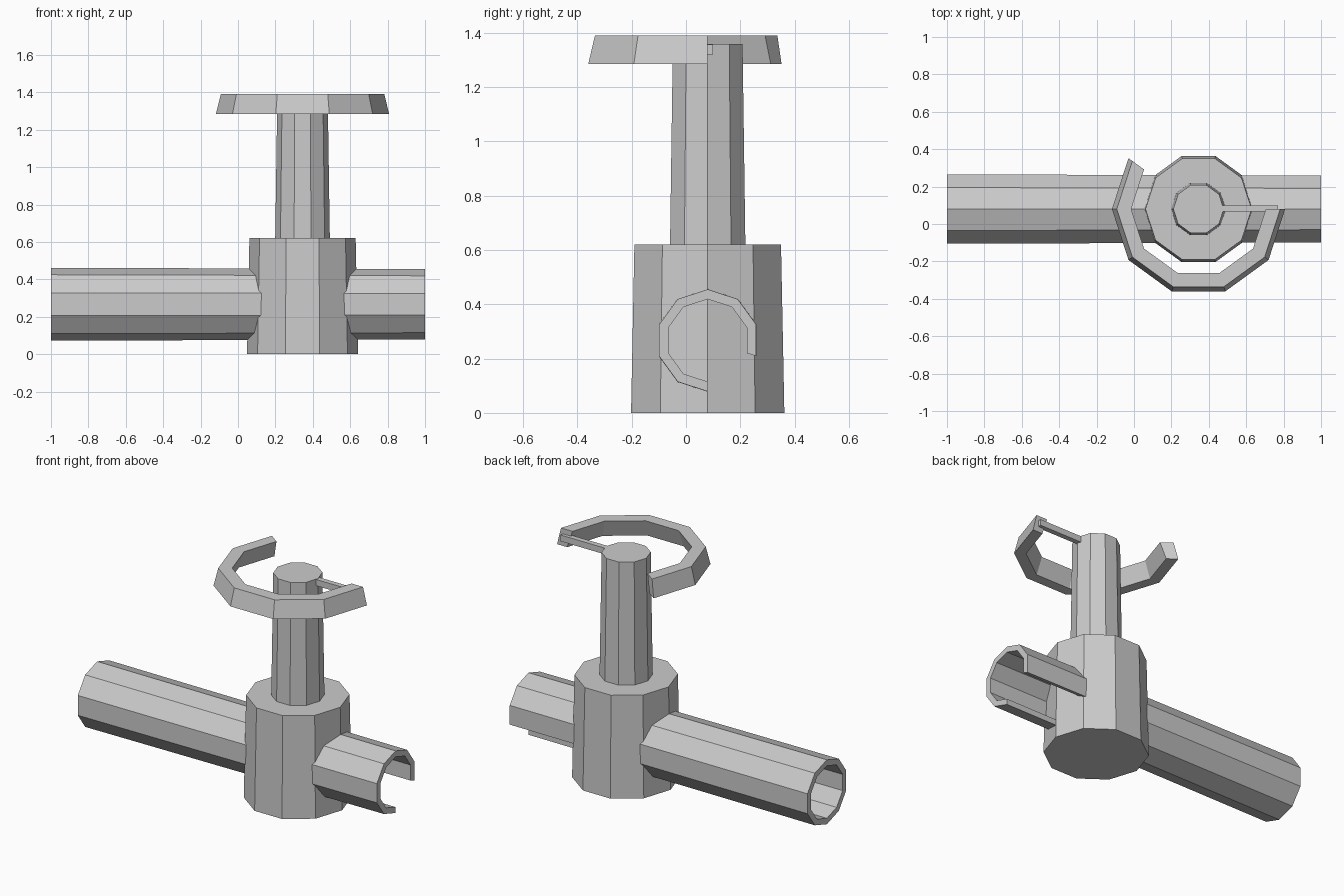
import bpy
import bmesh
import math
from mathutils import Matrix, Vector

SIDES = 10
STEP = math.tau / SIDES
CX, CY = 0.345, 0.08      # shared vertical axis
PIPE_Z = 0.267            # height of the pipe axis

cube = bpy.data.objects.get("Cube")
if cube:
    bpy.data.objects.remove(cube, do_unlink=True)

metal = bpy.data.materials.new("grey metal")
metal.use_nodes = True
GREY = (0.6, 0.6, 0.6, 1)
metal.diffuse_color = GREY
metal.node_tree.nodes["Principled BSDF"].inputs["Base Color"].default_value = GREY


def finish(name, bm, matrix):
    """Turn a bmesh into a named, flat-shaded object."""
    bm.transform(matrix)
    bmesh.ops.recalc_face_normals(bm, faces=bm.faces)
    mesh = bpy.data.meshes.new(name)
    bm.to_mesh(mesh)
    bm.free()
    mesh.materials.append(metal)
    obj = bpy.data.objects.new(name, mesh)
    bpy.context.collection.objects.link(obj)
    return obj


def cylinder(name, z0, z1, r0, r1):
    """Tapered solid on the vertical axis, with a corner on the x axis."""
    bm = bmesh.new()
    bmesh.ops.create_cone(bm, cap_ends=True, segments=SIDES,
                          radius1=r0, radius2=r1, depth=z1 - z0)
    # Turn the first corner onto the x axis
    first = bm.verts[:][0].co
    turn = Matrix.Rotation(-math.atan2(first.y, first.x), 4, 'Z')
    return finish(name, bm, Matrix.Translation((CX, CY, (z0 + z1) / 2)) @ turn)


def sweep(name, profile, start, segments, matrix):
    """Sweep a closed (radius, height) profile round z; partial sweeps get end caps."""
    bm = bmesh.new()
    full = segments == SIDES
    rings = []
    for i in range(segments if full else segments + 1):
        a = start + i * STEP
        rings.append([bm.verts.new((r * math.cos(a), r * math.sin(a), h))
                      for r, h in profile])
    pairs = list(zip(rings, rings[1:]))
    if full:
        pairs.append((rings[-1], rings[0]))
    else:
        bm.faces.new(rings[0])
        bm.faces.new(rings[-1])
    n = len(profile)
    for a, b in pairs:
        for j in range(n):
            k = (j + 1) % n
            bm.faces.new((a[j], a[k], b[k], b[j]))
    return finish(name, bm, matrix)


def pipe_profile(x0, x1):
    """Wall section of the slightly tapering pipe."""
    outer = lambda x: 0.1915 - 0.0035 * x
    wall = 0.036
    return [(outer(x0), x0), (outer(x1), x1),
            (outer(x1) - wall, x1), (outer(x0) - wall, x0)]


# Valve body and stem
cylinder("valve_body", 0, 0.62, 0.297, 0.284)
cylinder("valve_stem", 0.62, 1.36, 0.146, 0.135)

# Pipes: local z becomes x, local x becomes y, local y becomes z
along_x = Matrix(((0, 0, 1, 0), (1, 0, 0, CY), (0, 1, 0, PIPE_Z), (0, 0, 0, 1)))
sweep("long_pipe", pipe_profile(-1, CX - 0.1), STEP / 2, SIDES, along_x)
# Short pipe has two lower back panels missing
sweep("broken_pipe", pipe_profile(CX + 0.1, 1), -STEP / 2, 8, along_x)

# Broken hand wheel
wheel = [(0.463, 1.285), (0.437, 1.39), (0.36, 1.39), (0.395, 1.285)]
sweep("hand_wheel", wheel, 4 * STEP, 6, Matrix.Translation((CX, CY, 0)))

# Remaining spoke
bm = bmesh.new()
bmesh.ops.create_cube(bm, size=1)
lo, hi = Vector((CX, 0.068, 1.32)), Vector((0.77, 0.1, 1.358))
finish("wheel_spoke", bm,
       Matrix.Translation((lo + hi) / 2) @ Matrix.Diagonal((*(hi - lo), 1)))
